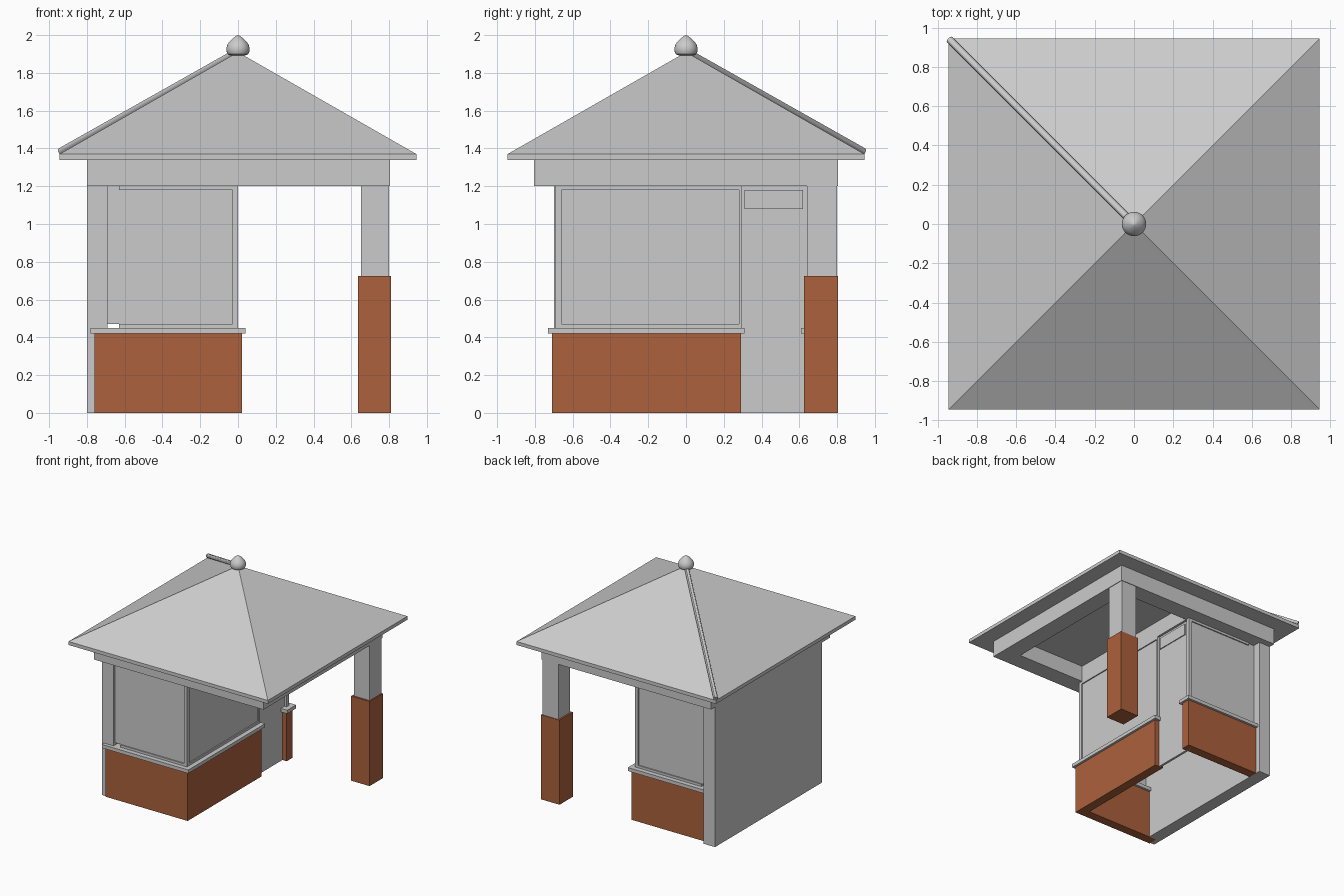
import bpy
import bmesh
from math import cos, sin, tau
from mathutils import Vector

old = bpy.data.objects.get("Cube")
if old:
    bpy.data.objects.remove(old, do_unlink=True)


def material(name, rgb):
    m = bpy.data.materials.new(name)
    m.use_nodes = True
    m.diffuse_color = (*rgb, 1)
    m.node_tree.nodes["Principled BSDF"].inputs["Base Color"].default_value = (*rgb, 1)
    return m


GREY = material("light_grey", (0.6, 0.6, 0.6))
BRICK = material("brick_brown", (0.413, 0.119, 0.045))


def finish(name, bm, mat):
    bmesh.ops.recalc_face_normals(bm, faces=bm.faces)
    mesh = bpy.data.meshes.new(name)
    bm.to_mesh(mesh)
    bm.free()
    mesh.materials.append(mat)
    ob = bpy.data.objects.new(name, mesh)
    bpy.context.collection.objects.link(ob)
    return ob


def box(name, xs, ys, zs, mat=GREY):
    bm = bmesh.new()
    bmesh.ops.create_cube(bm, size=1)
    for v in bm.verts:
        v.co = [r[0] if c < 0 else r[1] for c, r in zip(v.co, (xs, ys, zs))]
    return finish(name, bm, mat)


def smooth(ob):
    bpy.ops.object.select_all(action="DESELECT")
    ob.select_set(True)
    bpy.context.view_layer.objects.active = ob
    bpy.ops.object.shade_smooth_by_angle()


def span(a, b, side):
    return sorted((a * side, b * side))


BASE, SILL, HEAD, EAVE = 0.42, 0.45, 1.2, 1.34
OUT, INN = 0.805, 0.65

# Solid side wall
box("side_wall", (-0.8, -0.69), (-0.7, 0.75), (0, HEAD))

# Low brick walls, counters and windows at front and back
for label, s in (("front", -1), ("back", 1)):
    box(label + "_brick_wall", (-0.76, 0.02), span(0.63, 0.71, s), (0, BASE), BRICK)
    box(label + "_counter", (-0.78, 0.04), span(0.61, 0.73, s), (BASE, SILL))
    box(label + "_window_pane", (-0.69, -0.03), span(0.67, 0.68, s), (0.47, HEAD))
    for part, zs in (("bottom", (SILL, 0.47)), ("top", (1.18, HEAD))):
        box(f"{label}_window_{part}_rail", (-0.63, -0.03), span(0.66, 0.69, s), zs)
    box(label + "_corner_stile", (-0.03, 0), span(0.66, 0.69, s), (SILL, HEAD))

# Long side: brick wall, counter and window
box("long_brick_wall", (-0.06, 0.02), (-0.63, 0.29), (0, BASE), BRICK)
box("long_counter", (-0.08, 0.04), (-0.61, 0.31), (BASE, SILL))
box("long_window_pane", (-0.02, -0.01), (-0.66, 0.28), (0.47, 1.18))
for part, zs in (("bottom", (SILL, 0.47)), ("top", (1.18, HEAD))):
    box(f"long_window_{part}_rail", (-0.03, 0), (-0.66, 0.28), zs)
box("long_window_stile", (-0.03, 0), (0.28, 0.295), (SILL, HEAD))

# Closed door with a raised upper panel
box("door", (-0.04, -0.02), (0.29, 0.66), (0, HEAD))
box("door_upper_panel", (-0.02, -0.012), (0.31, 0.62), (1.08, 1.18))

# Free-standing post with brick base
box("post_base", (0.635, 0.81), (0.625, 0.805), (0, 0.725), BRICK)
box("post_shaft", (INN, 0.8), (0.64, 0.8), (0.725, HEAD))

# Ring of beams and the cross beam over the long window
for label, s in (("front", -1), ("back", 1)):
    box(label + "_beam", (-0.8, OUT), span(INN, OUT, s), (HEAD, EAVE))
for label, xs in (("right", (-0.8, -INN)), ("left", (INN, OUT)), ("cross", (-0.1, 0))):
    box(label + "_beam", xs, (-INN, INN), (HEAD, EAVE))

# Pyramid roof on a thin eaves slab
R, RIM, APEX = 0.945, 1.37, 1.91
bm = bmesh.new()
corners = [(-R, -R), (R, -R), (R, R), (-R, R)]
low = [bm.verts.new((x, y, EAVE)) for x, y in corners]
rim = [bm.verts.new((x, y, RIM)) for x, y in corners]
tip = bm.verts.new((0, 0, APEX))
bm.faces.new(low)
for i in range(4):
    j = (i + 1) % 4
    bm.faces.new((low[i], low[j], rim[j], rim[i]))
    bm.faces.new((rim[i], rim[j], tip))
finish("roof", bm, GREY)

# Round cap along one hip
start, end = Vector((-0.94, 0.94, 1.385)), Vector((0, 0, APEX + 0.005))
axis = end - start
bm = bmesh.new()
bmesh.ops.create_cone(bm, cap_ends=True, segments=12, radius1=0.018,
                      radius2=0.018, depth=axis.length)
turn = axis.to_track_quat("Z", "Y")
for v in bm.verts:
    v.co = turn @ v.co + (start + end) / 2
smooth(finish("hip_cap", bm, GREY))

# Turned finial with a pointed top
profile = [(0.04, 1.893), (0.055, 1.9), (0.06, 1.912), (0.062, 1.93), (0.056, 1.95),
           (0.044, 1.967), (0.026, 1.984), (0.01, 1.996)]
N = 24
bm = bmesh.new()
rings = [[bm.verts.new((r * cos(tau * k / N), r * sin(tau * k / N), z))
          for k in range(N)] for r, z in profile]
for a, b in zip(rings, rings[1:]):
    for k in range(N):
        n = (k + 1) % N
        bm.faces.new((a[k], a[n], b[n], b[k]))
bm.faces.new(rings[0])
top = bm.verts.new((0, 0, 2))
for k in range(N):
    bm.faces.new((rings[-1][k], rings[-1][(k + 1) % N], top))
smooth(finish("finial", bm, GREY))
